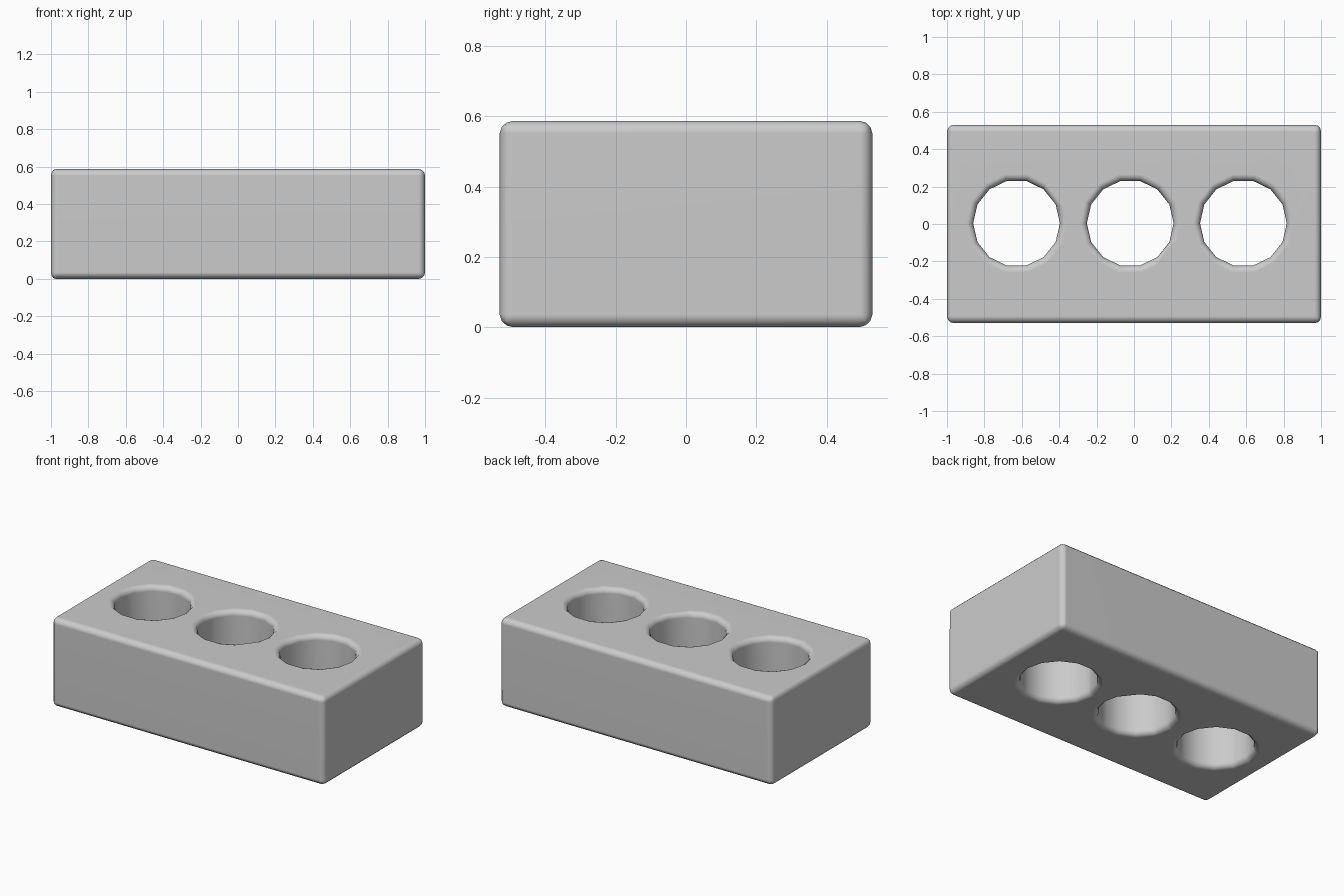
import bpy
import math

if "Cube" in bpy.data.objects:
    bpy.data.objects.remove(bpy.data.objects["Cube"])

LENGTH, DEPTH, HEIGHT = 2.0, 1.06, 0.587


def activate(obj):
    bpy.ops.object.select_all(action='DESELECT')
    obj.select_set(True)
    bpy.context.view_layer.objects.active = obj


# Brick body
bpy.ops.mesh.primitive_cube_add(size=1, location=(0, 0, HEIGHT / 2))
brick = bpy.context.object
brick.name = "brick"
brick.scale = (LENGTH, DEPTH, HEIGHT)
bpy.ops.object.transform_apply(location=True, rotation=True, scale=True)

# Three through holes
cutters = []
for i, x in enumerate((-0.628, -0.02, 0.585)):
    bpy.ops.mesh.primitive_cylinder_add(
        vertices=14, radius=0.232, depth=HEIGHT + 0.4,
        location=(x, 0.004, HEIGHT / 2), rotation=(0, 0, math.radians(90)))
    cutter = bpy.context.object
    cutter.name = f"hole_cutter_{i + 1}"
    cutter.hide_render = True
    cutters.append(cutter)
    cut = brick.modifiers.new(f"hole_{i + 1}", 'BOOLEAN')
    cut.operation = 'DIFFERENCE'
    cut.solver = 'EXACT'
    cut.object = cutter

# Softened outer edges and hole rims
bevel = brick.modifiers.new("soft_edges", 'BEVEL')
bevel.width = 0.035
bevel.segments = 3
bevel.limit_method = 'ANGLE'
bevel.angle_limit = math.radians(50)

activate(brick)
for name in [m.name for m in brick.modifiers]:
    bpy.ops.object.modifier_apply(modifier=name)
for cutter in cutters:
    bpy.data.objects.remove(cutter, do_unlink=True)

# Smooth shading with flat main faces
bpy.ops.object.shade_smooth()
brick.modifiers.new("weighted_normals", 'WEIGHTED_NORMAL')
